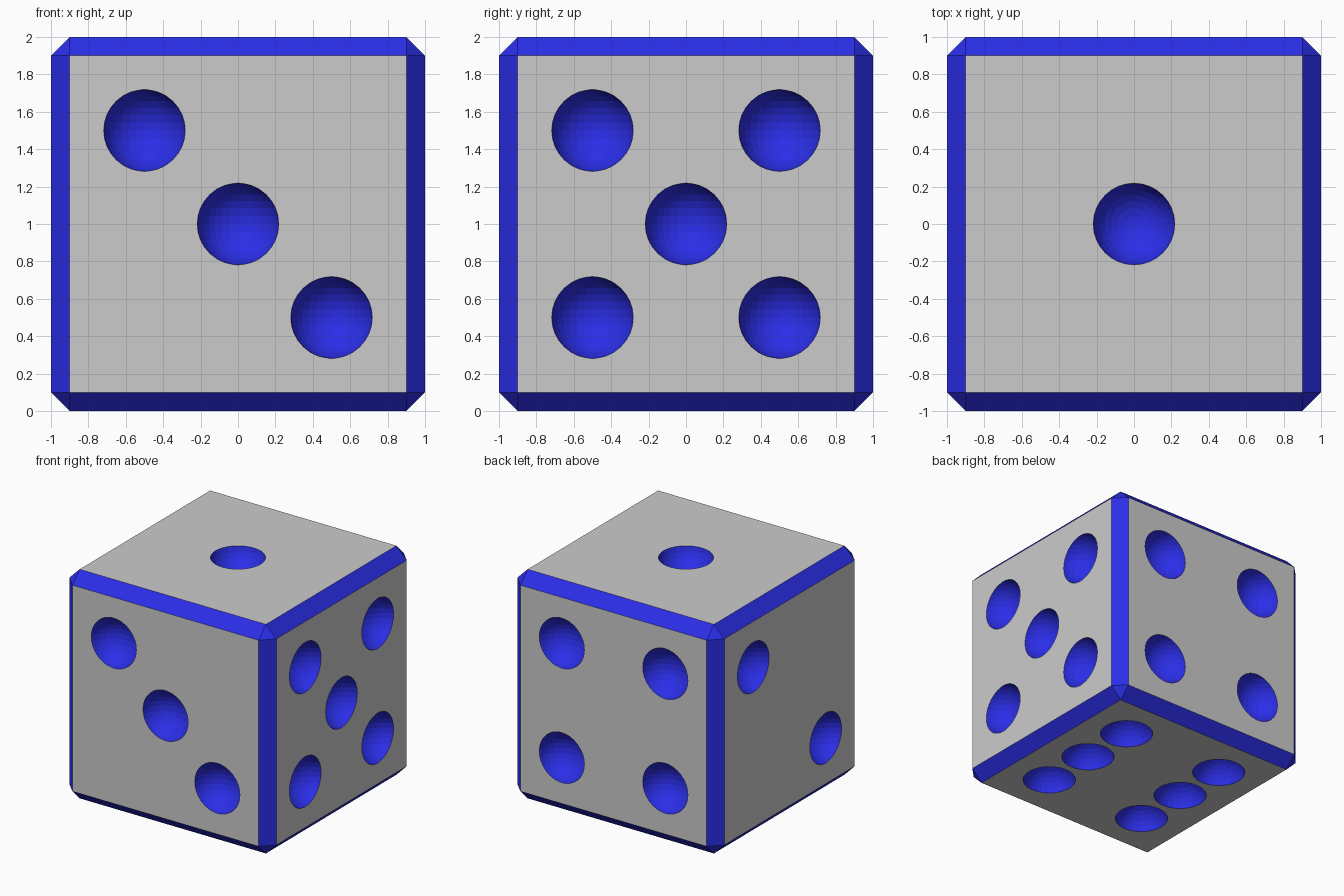
import bpy, bmesh
from mathutils import Matrix, Vector

if "Cube" in bpy.data.objects:
    bpy.data.objects.remove(bpy.data.objects["Cube"])

CENTRE = Vector((0, 0, 1))
P = 0.5              # pip spacing
R, OUT = 0.222, 0.04  # pip sphere radius and its offset outside the face

blue = bpy.data.materials.new("blue")
blue.diffuse_color = (0.024, 0.027, 0.8, 1)
blue.use_nodes = True
blue.node_tree.nodes["Principled BSDF"].inputs["Base Color"].default_value = blue.diffuse_color


def make_object(name, bm):
    mesh = bpy.data.meshes.new(name)
    bm.to_mesh(mesh)
    bm.free()
    obj = bpy.data.objects.new(name, mesh)
    bpy.context.collection.objects.link(obj)
    return obj


# chamfered cube body
bm = bmesh.new()
bmesh.ops.create_cube(bm, size=2, matrix=Matrix.Translation(CENTRE))
bmesh.ops.bevel(bm, geom=bm.edges[:], offset=0.1, segments=1,
                affect='EDGES', profile=0.5)
die = make_object("die", bm)

# pips per face: outward normal, horizontal axis, vertical axis, layout
X, Y, Z = Vector((1, 0, 0)), Vector((0, 1, 0)), Vector((0, 0, 1))
corners = [(u, v) for u in (-1, 1) for v in (-1, 1)]
faces = [
    (Z, X, Y, [(0, 0)]),
    (-X, Y, Z, [(1, 1), (-1, -1)]),
    (-Y, X, Z, [(-1, 1), (0, 0), (1, -1)]),
    (Y, X, Z, corners),
    (X, Y, Z, corners + [(0, 0)]),
    (-Z, X, Y, corners + [(-1, 0), (1, 0)]),
]

# one cutter holding all pip spheres
bm = bmesh.new()
for n, a, b, layout in faces:
    for u, v in layout:
        pos = CENTRE + n * (1 + OUT) + a * u * P + b * v * P
        bmesh.ops.create_uvsphere(bm, u_segments=32, v_segments=16, radius=R,
                                  matrix=Matrix.Translation(pos))
cutter = make_object("pip_cutter", bm)
cutter.hide_render = True

# carve the pips
mod = die.modifiers.new("pips", 'BOOLEAN')
mod.operation = 'DIFFERENCE'
mod.solver = 'EXACT'
mod.object = cutter
bpy.context.view_layer.objects.active = die
die.select_set(True)
bpy.ops.object.modifier_apply(modifier=mod.name)
bpy.data.objects.remove(cutter)

# grey flat sides, blue chamfers and pips
die.data.materials.clear()
die.data.materials.append(None)
die.data.materials.append(blue)
for poly in die.data.polygons:
    flat = max(abs(c) for c in poly.normal) > 0.9995
    poly.material_index = 0 if flat else 1
    poly.use_smooth = False
